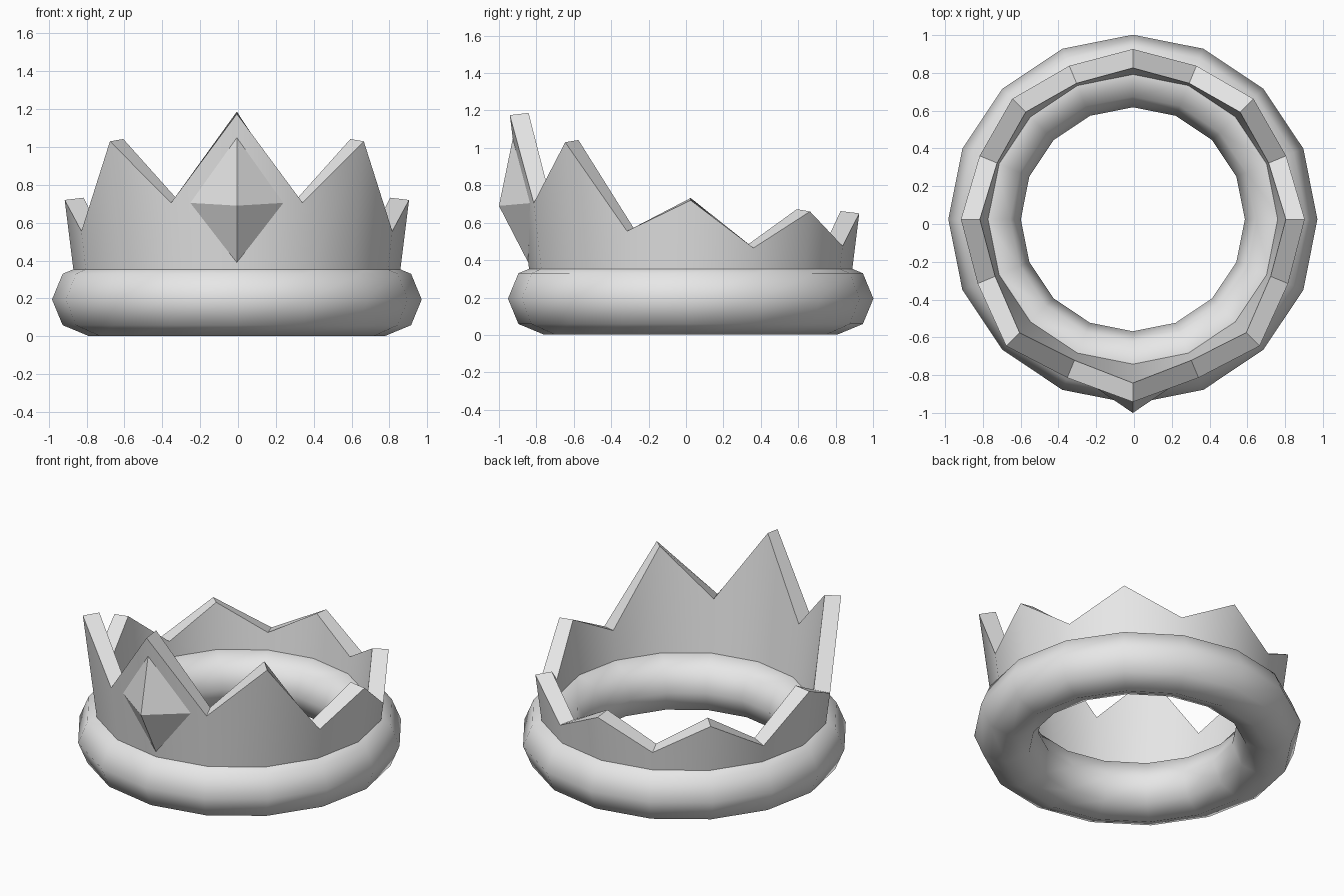
import bpy, bmesh, math

if "Cube" in bpy.data.objects:
    bpy.data.objects.remove(bpy.data.objects["Cube"])

CX, CY, N = -0.006, 0.025, 16

grey = bpy.data.materials.new("plain grey")
grey.diffuse_color = (0.8, 0.8, 0.8, 1)
grey.use_nodes = True
grey.node_tree.nodes["Principled BSDF"].inputs["Base Color"].default_value = grey.diffuse_color


def add_object(name, bm, smooth_angle=None):
    bmesh.ops.recalc_face_normals(bm, faces=bm.faces)
    mesh = bpy.data.meshes.new(name)
    bm.to_mesh(mesh)
    bm.free()
    mesh.materials.append(grey)
    obj = bpy.data.objects.new(name, mesh)
    bpy.context.collection.objects.link(obj)
    if smooth_angle:
        bpy.ops.object.select_all(action='DESELECT')
        obj.select_set(True)
        bpy.context.view_layer.objects.active = obj
        bpy.ops.object.shade_smooth_by_angle(angle=math.radians(smooth_angle))
    return obj


def ring_of_profiles(profile_at):
    """Closed ring; profile_at(i) gives (radius, z) points, i counted from the front."""
    bm = bmesh.new()
    rows = []
    for i in range(N):
        a = -math.pi / 2 + i * math.tau / N
        rows.append([bm.verts.new((CX + r * math.cos(a), CY + r * math.sin(a), z))
                     for r, z in profile_at(i)])
    m = len(rows[0])
    for i in range(N):
        p, q = rows[i], rows[(i + 1) % N]
        for j in range(m):
            k = (j + 1) % m
            bm.faces.new((p[j], q[j], q[k], p[k]))
    return bm


# Rounded base ring
def base_profile(i):
    return [(0.785 + 0.192 * math.cos(t * math.tau / 8),
             0.194 + 0.192 * math.sin(t * math.tau / 8)) for t in range(8)]


add_object("base_ring", ring_of_profiles(base_profile), 60)

# Flared band with alternating peaks and valleys, lower towards the back
HEIGHTS = [1.175, 0.705, 1.03, 0.555, 0.72, 0.465, 0.66, 0.475, 0.65]


def band_profile(i):
    top = HEIGHTS[min(i, N - i)]
    low = 0.2
    outer = lambda z: 0.865 + 0.125 * (z - 0.36)
    return [(outer(low), low), (outer(top), top),
            (outer(top) - 0.1, top + 0.012), (outer(low) - 0.1, low)]


add_object("spiked_band", ring_of_profiles(band_profile), 30)

# Faceted gem set into the front peak
bm = bmesh.new()
top, bottom, tip, back, left, right = [bm.verts.new((CX + x, y, z)) for x, y, z in (
    (0, -0.925, 1.055), (0, -0.845, 0.39), (0, -1.0, 0.69),
    (0, -0.82, 0.7), (-0.252, -0.83, 0.705), (0.252, -0.83, 0.705))]
for end in (top, bottom):
    for side in (left, right):
        for mid in (tip, back):
            bm.faces.new((end, side, mid))
add_object("front_gem", bm)
